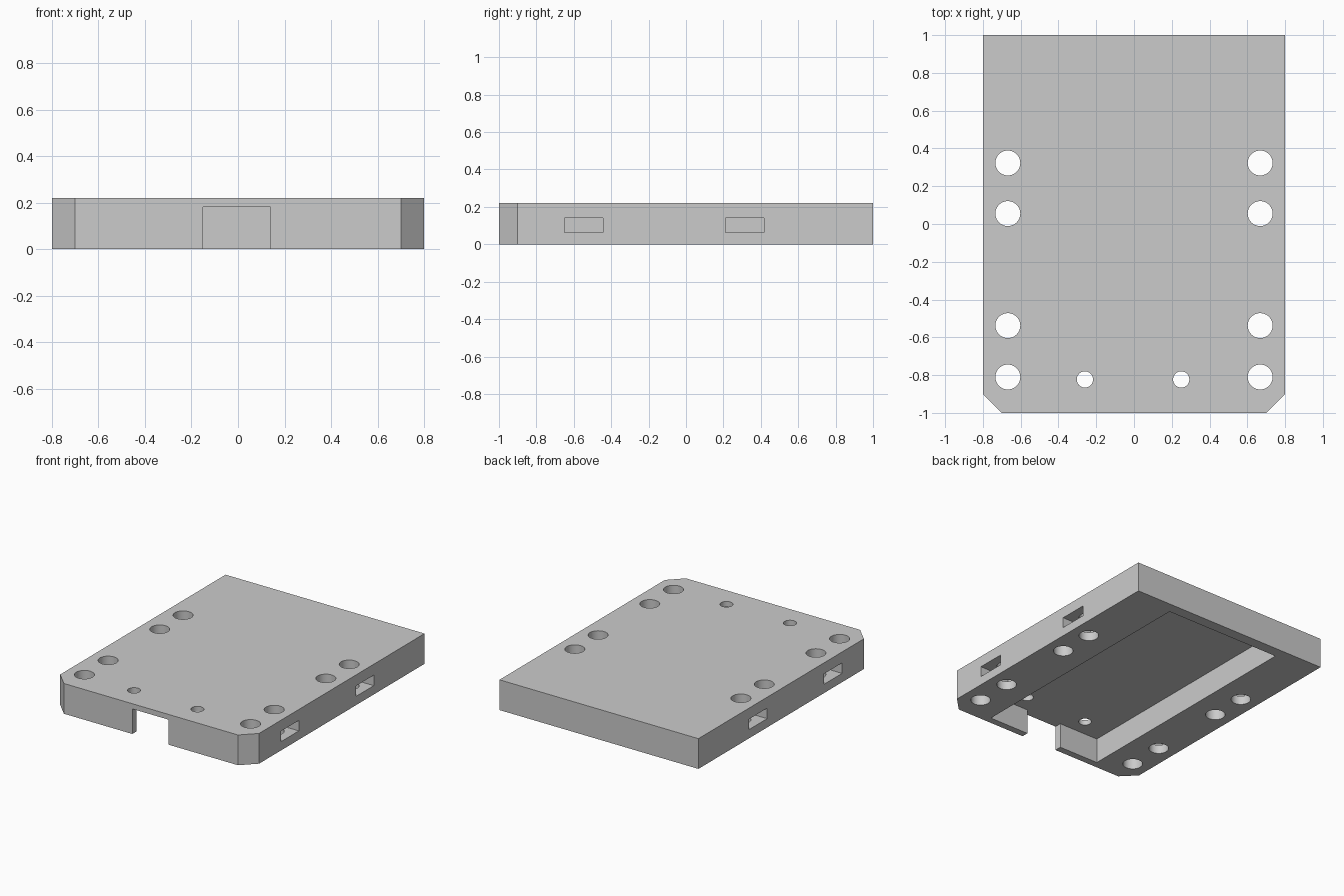
import bpy, bmesh, math
from mathutils import Matrix, Vector

if "Cube" in bpy.data.objects:
    bpy.data.objects.remove(bpy.data.objects["Cube"], do_unlink=True)

HEIGHT, FLOOR = 0.22, 0.182   # plate height, ceiling of the underside pocket
CX = -0.005                   # the cutouts sit slightly off centre

grey = bpy.data.materials.new("plain grey")
grey.use_nodes = True
colour = (0.6, 0.6, 0.6, 1)
grey.diffuse_color = colour
grey.node_tree.nodes["Principled BSDF"].inputs["Base Color"].default_value = colour


def make_object(name, bm):
    mesh = bpy.data.meshes.new(name)
    bmesh.ops.recalc_face_normals(bm, faces=bm.faces)
    bm.to_mesh(mesh)
    bm.free()
    obj = bpy.data.objects.new(name, mesh)
    bpy.context.collection.objects.link(obj)
    mesh.materials.append(grey)
    return obj


def box(name, low, high):
    low, high = Vector(low), Vector(high)
    bm = bmesh.new()
    bmesh.ops.create_cube(bm, size=1, matrix=Matrix.Translation((low + high) / 2)
                          @ Matrix.Diagonal((high - low).to_4d()))
    return make_object(name, bm)


def drill(name, x, y, radius):
    bm = bmesh.new()
    bmesh.ops.create_cone(bm, cap_ends=True, segments=48, radius1=radius, radius2=radius,
                          depth=1, matrix=Matrix.Translation((x, y, 0.1)))
    return make_object(name, bm)


def cut(body, cutter):
    cutter.hide_render = True
    mod = body.modifiers.new("cut", "BOOLEAN")
    mod.operation, mod.solver, mod.object = "DIFFERENCE", "EXACT", cutter
    bpy.context.view_layer.objects.active = body
    bpy.ops.object.modifier_apply(modifier=mod.name)
    bpy.data.objects.remove(cutter, do_unlink=True)


# Plate with two chamfered front corners
bm = bmesh.new()
outline = [(-0.7, -1), (0.7, -1), (0.8, -0.9), (0.8, 1), (-0.8, 1), (-0.8, -0.9)]
base = bm.faces.new([bm.verts.new((x, y, 0)) for x, y in outline])
top = bmesh.ops.extrude_face_region(bm, geom=[base])["geom"]
bmesh.ops.translate(bm, vec=(0, 0, HEIGHT),
                    verts=[v for v in top if isinstance(v, bmesh.types.BMVert)])
plate = make_object("cover_plate", bm)

# Underside pocket and the front notch that opens into it
cut(plate, box("pocket_cutter", (CX - 0.465, -0.95, -0.1), (CX + 0.465, 0.92, FLOOR)))
cut(plate, box("notch_cutter", (CX - 0.145, -1.1, -0.1), (CX + 0.145, -0.9, FLOOR)))

for side in (-1, 1):
    # Blind slots in the side walls
    for y in (-0.547, 0.314):
        inner, outer = sorted((side * 0.56, side * 0.9))
        cut(plate, box("slot_cutter", (inner, y - 0.103, 0.064), (outer, y + 0.103, 0.14)))
    # Large bolt holes along the sides
    for y in (-0.81, -0.538, 0.055, 0.323):
        cut(plate, drill("bolt_hole_cutter", side * 0.668, y, 0.066))
    # Small holes near the front
    cut(plate, drill("small_hole_cutter", CX + side * 0.255, -0.823, 0.043))

# Smooth hole walls, sharp edges elsewhere
bpy.ops.object.select_all(action="DESELECT")
plate.select_set(True)
bpy.context.view_layer.objects.active = plate
bpy.ops.object.shade_smooth_by_angle(angle=math.radians(30))
